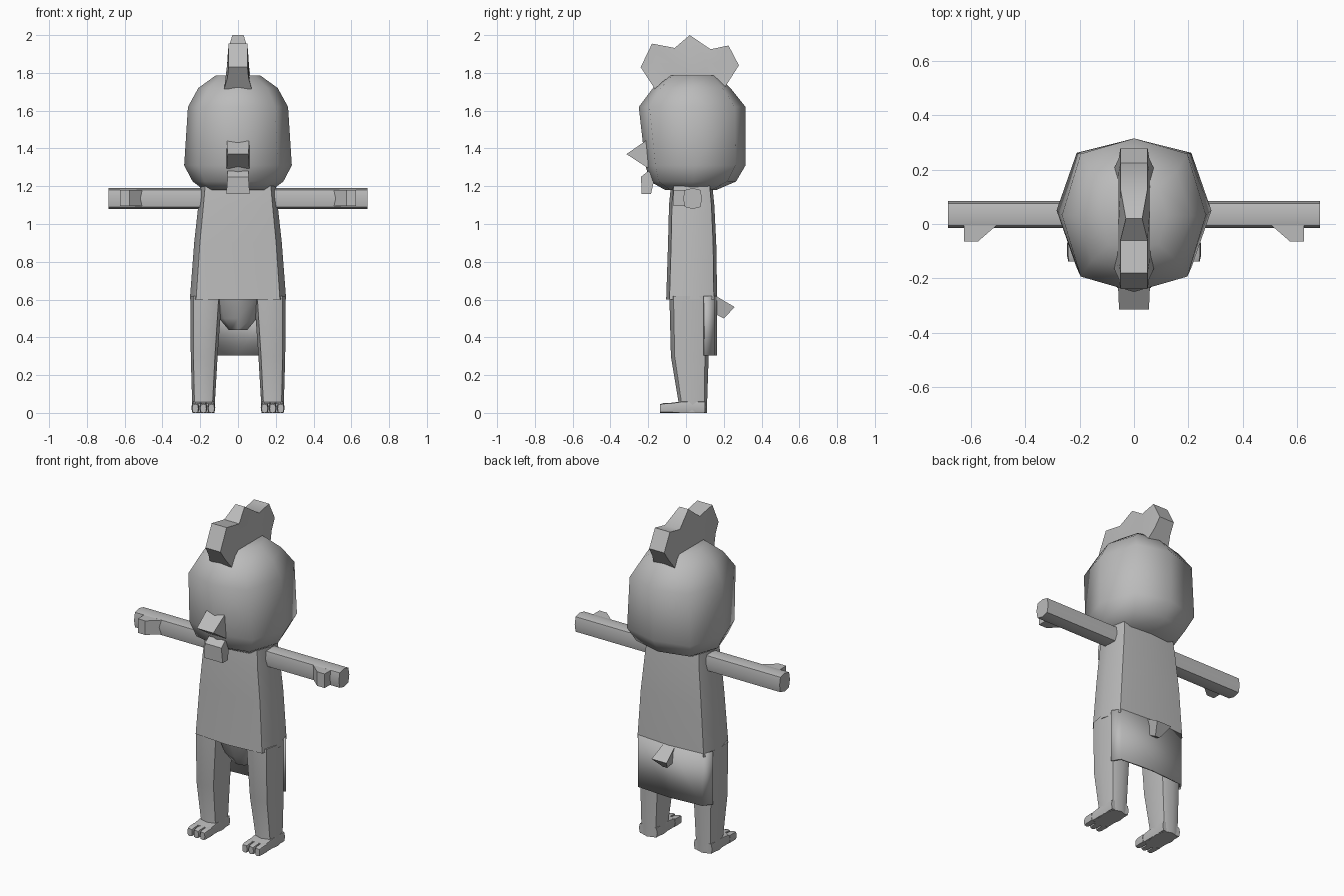
import bpy, bmesh, math

if "Cube" in bpy.data.objects:
    bpy.data.objects.remove(bpy.data.objects["Cube"])

grey = bpy.data.materials.new("plain grey")
grey.diffuse_color = (0.5, 0.5, 0.5, 1)
grey.use_nodes = True
grey.node_tree.nodes["Principled BSDF"].inputs["Base Color"].default_value = grey.diffuse_color


def build(name, verts, faces, angle=55):
    """Make a mesh object with clean normals and angle-limited smoothing."""
    bm = bmesh.new()
    vs = [bm.verts.new(v) for v in verts]
    for f in faces:
        bm.faces.new([vs[i] for i in f])
    bmesh.ops.recalc_face_normals(bm, faces=bm.faces)
    me = bpy.data.meshes.new(name)
    bm.to_mesh(me)
    bm.free()
    me.materials.append(grey)
    ob = bpy.data.objects.new(name, me)
    bpy.context.collection.objects.link(ob)
    bpy.ops.object.select_all(action='DESELECT')
    ob.select_set(True)
    bpy.context.view_layer.objects.active = ob
    bpy.ops.object.shade_smooth_by_angle(angle=math.radians(angle))
    return ob


def octagon(a0, a1, b0, b1, ka=0.8, kb=0.8):
    """Eight-sided outline filling the box a0..a1, b0..b1."""
    ca, cb, ra, rb = (a0 + a1) / 2, (b0 + b1) / 2, (a1 - a0) / 2, (b1 - b0) / 2
    unit = [(1, 0), (ka, kb), (0, 1), (-ka, kb), (-1, 0), (-ka, -kb), (0, -1), (ka, -kb)]
    return [(ca + ra * u, cb + rb * v) for u, v in unit]


def loft(name, rings, angle=55):
    """Skin a list of equal rings and cap both ends."""
    n = len(rings[0])
    verts = [p for r in rings for p in r]
    faces = [(k * n + i, k * n + (i + 1) % n, (k + 1) * n + (i + 1) % n, (k + 1) * n + i)
             for k in range(len(rings) - 1) for i in range(n)]
    faces += [tuple(range(n)), tuple(range((len(rings) - 1) * n, len(rings) * n))]
    return build(name, verts, faces, angle)


def tower(name, levels, ka, kb, angle=55):
    """Loft upwards through levels of (z, x0, x1, y0, y1)."""
    return loft(name, [[(x, y, z) for x, y in octagon(x0, x1, y0, y1, ka, kb)]
                       for z, x0, x1, y0, y1 in levels], angle)


def wedge(name, profile, angle=30):
    """Prism across x from a side profile of (y, z, half width)."""
    return loft(name, [[(s * w, y, z) for y, z, w in profile] for s in (-1, 1)], angle)


# Head
head = [(1.18, 0.18, -0.11, 0.16), (1.225, 0.24, -0.19, 0.265), (1.31, 0.285, -0.215, 0.315),
        (1.62, 0.265, -0.25, 0.315), (1.72, 0.21, -0.175, 0.235), (1.785, 0.12, -0.10, 0.165)]
tower("head", [(z, -r, r, f, b) for z, r, f, b in head], 0.74, 0.8)

# Body
body = [(0.60, 0.255, -0.105, 0.165), (0.90, 0.232, -0.095, 0.16),
        (1.10, 0.21, -0.09, 0.15), (1.20, 0.20, -0.08, 0.14)]
tower("body", [(z, -r, r, f, b) for z, r, f, b in body], 0.87, 0.87)

# Rounded underside between the legs
tower("underside", [(0.44, -0.05, 0.05, 0.0, 0.10), (0.50, -0.10, 0.10, -0.04, 0.13),
                    (0.61, -0.13, 0.13, -0.08, 0.15)], 0.75, 0.75)

# Back flap hanging behind the legs
outline = [(-0.25, 0.10), (-0.215, 0.15), (0, 0.165), (0.215, 0.15), (0.25, 0.10)]
flap = build("back_flap", [(x, y, z) for z in (0.305, 0.62) for x, y in outline],
             [(i, i + 1, i + 6, i + 5) for i in range(4)])
mod = flap.modifiers.new("thickness", 'SOLIDIFY')
mod.thickness = 0.012
mod.offset = -1 if flap.data.polygons[1].normal.y > 0 else 1

# Limbs, one set per side
for s, side in ((1, "left"), (-1, "right")):
    # Leg
    leg = [(0.0, 0.125, 0.242, -0.05, 0.112), (0.06, 0.122, 0.243, -0.04, 0.112),
           (0.30, 0.108, 0.25, -0.08, 0.12), (0.62, 0.085, 0.252, -0.088, 0.13)]
    tower(side + "_leg", [(z, s * a, s * b, f, k) for z, a, b, f, k in leg], 0.8, 0.8)

    # Foot and three toes
    loft(side + "_foot", [[(s * x, y, z) for x, z in octagon(0.122, 0.245, 0, h, 0.9, 0.9)]
                          for y, h in ((-0.085, 0.052), (-0.02, 0.062), (0.10, 0.062))])
    for t in range(3):
        c = 0.141 + 0.0425 * t
        loft(side + "_toe", [[(s * x, y, z) for x, z in octagon(c - w, c + w, 0, h, 0.8, 0.85)]
                             for y, w, h in ((-0.138, 0.016, 0.046), (-0.12, 0.02, 0.052),
                                             (-0.07, 0.021, 0.054))])

    # Arm
    loft(side + "_arm", [[(s * x, y, z) for y, z in octagon(-0.015, 0.085, 1.08, 1.19, 0.82, 0.82)]
                         for x in (0.12, 0.40, 0.62, 0.685)])

    # Thumb
    plan = [(0.50, 0.0), (0.575, -0.065), (0.625, -0.065), (0.625, 0.0)]
    loft(side + "_thumb", [[(s * x, y, z) for x, y in plan] for z in (1.095, 1.18)], 30)

# Beak and wattle
wedge("beak", [(-0.20, 1.45, 0.06), (-0.315, 1.37, 0.055), (-0.20, 1.295, 0.06)])
wedge("wattle", [(-0.20, 1.28, 0.055), (-0.238, 1.25, 0.055), (-0.235, 1.16, 0.062),
                 (-0.185, 1.16, 0.062), (-0.165, 1.25, 0.055)])

# Tail stub
wedge("tail", [(0.14, 0.63, 0.035), (0.258, 0.56, 0.05), (0.20, 0.50, 0.015), (0.14, 0.53, 0.03)])

# Comb: zigzag top row, middle row and flared base row, on both sides
top = [(-0.24, 1.83), (-0.18, 1.955), (-0.06, 1.932), (0.02, 2.0),
       (0.13, 1.925), (0.225, 1.945), (0.28, 1.84)]
base = [(-0.165, 1.715), (-0.11, 1.765), (-0.05, 1.77), (0.02, 1.77),
        (0.10, 1.77), (0.16, 1.765), (0.205, 1.722)]
rings = []
for i, ((y0, z0), (y1, z1)) in enumerate(zip(top, base)):
    wt = 0.03 if i == 3 else 0.05
    wb = 0.073 if i in (0, 6) else 0.06
    half = [(wt, y0, z0), (0.056, (y0 + y1) / 2, (z0 + z1) / 2), (wb, y1, z1)]
    rings.append(half + [(-x, y, z) for x, y, z in reversed(half)])
loft("comb", rings, 50)
